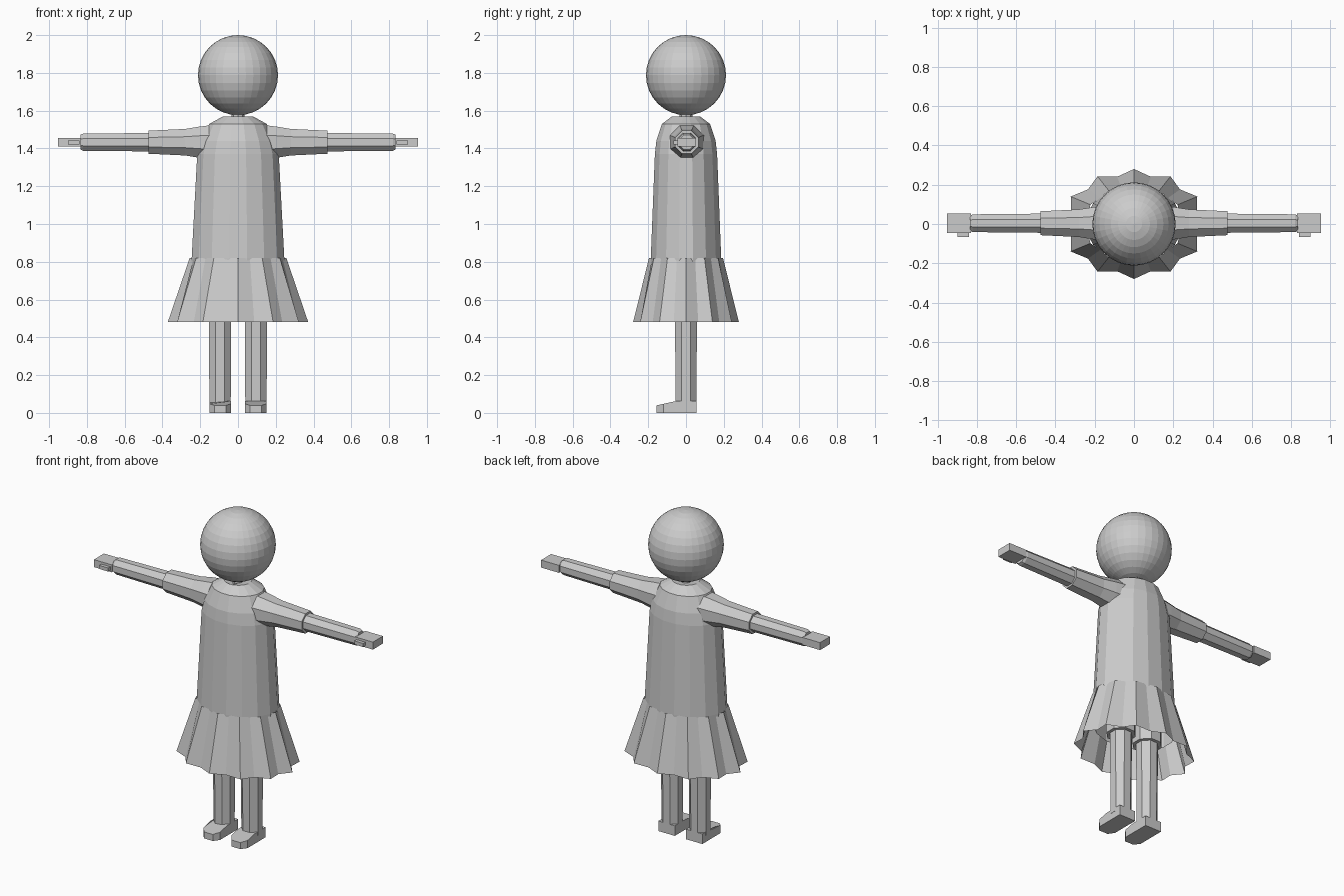
import bpy, bmesh
from math import sin, cos, tau

if "Cube" in bpy.data.objects:
    bpy.data.objects.remove(bpy.data.objects["Cube"])

grey = bpy.data.materials.new("plain_grey")
grey.use_nodes = True
grey.diffuse_color = (0.6, 0.6, 0.6, 1)
grey.node_tree.nodes["Principled BSDF"].inputs["Base Color"].default_value = (0.6, 0.6, 0.6, 1)


def finish(name, bm):
    mesh = bpy.data.meshes.new(name)
    bmesh.ops.recalc_face_normals(bm, faces=bm.faces)
    bm.to_mesh(mesh)
    bm.free()
    mesh.materials.append(grey)
    obj = bpy.data.objects.new(name, mesh)
    bpy.context.collection.objects.link(obj)
    return obj


def loft(name, rings, caps=True):
    """Skin a list of equally long point rings."""
    bm = bmesh.new()
    loops = [[bm.verts.new(p) for p in ring] for ring in rings]
    n = len(loops[0])
    for a, b in zip(loops, loops[1:]):
        for i in range(n):
            j = (i + 1) % n
            bm.faces.new((a[i], a[j], b[j], b[i]))
    if caps:
        bm.faces.new(loops[0])
        bm.faces.new(loops[-1])
    return finish(name, bm)


def ring_z(rx, ry, z, n, cx=0, turn=0.0, valley=1.0):
    pts = []
    for i in range(n):
        a = tau * (i + turn) / n
        k = valley if i % 2 else 1
        pts.append((cx + rx * k * cos(a), ry * k * sin(a), z))
    return pts


def ring_x(r, x, n=8):
    return [(x, 0.004 + r * cos(tau * (i + 0.5) / n), 1.433 + r * sin(tau * (i + 0.5) / n))
            for i in range(n)]


def box(name, x, y, z):
    return loft(name, [[(x[0], y[0], h), (x[1], y[0], h), (x[1], y[1], h), (x[0], y[1], h)] for h in z])


def mirrored(obj, part):
    """Name the +x part left and make a flipped copy on the right."""
    obj.name = "left_" + part
    bm = bmesh.new()
    bm.from_mesh(obj.data)
    for v in bm.verts:
        v.co.x *= -1
    finish("right_" + part, bm)


# Head and neck
bm = bmesh.new()
bmesh.ops.create_uvsphere(bm, u_segments=32, v_segments=16, radius=0.212)
bmesh.ops.translate(bm, verts=bm.verts, vec=(0, 0, 1.788))
finish("head", bm)
loft("neck", [ring_z(0.034, 0.034, z, 8) for z in (1.5, 1.62)])

# Dress body, open below, with a dipped neckline at the front
profile = [(0.25, 0.19, 0.62), (0.25, 0.19, 0.82), (0.22, 0.168, 1.37),
           (0.2, 0.16, 1.44), (0.155, 0.13, 1.53), (0.08, 0.075, 1.57), (0.034, 0.034, 1.565)]
rings = [ring_z(rx, ry, z, 16, turn=0.5) for rx, ry, z in profile]
rings[-1] = [(x, y, z - 0.02 if y < -0.03 else z) for x, y, z in rings[-1]]
loft("dress_body", rings, caps=False)

# Pleated skirt
loft("skirt", [ring_z(0.256, 0.196, 0.82, 24, valley=0.95),
               ring_z(0.372, 0.28, 0.48, 24, valley=0.89)], caps=False)

# Arms
mirrored(loft("sleeve", [ring_x(0.098, 0.14), ring_x(0.09, 0.2), ring_x(0.076, 0.28),
                         ring_x(0.066, 0.475)]), "sleeve")
mirrored(loft("forearm", [ring_x(0.053, 0.45), ring_x(0.049, 0.82), ring_x(0.042, 0.835)]), "forearm")
mirrored(box("hand", (0.83, 0.952), (-0.045, 0.053), (1.41, 1.456)), "hand")
mirrored(box("thumb", (0.84, 0.9), (-0.066, -0.04), (1.42, 1.442)), "thumb")

# Legs with short trouser cuffs hidden under the skirt
mirrored(loft("leg", [ring_z(0.061, 0.059, 0.04, 8, 0.095, 0.5),
                      ring_z(0.066, 0.066, 0.8, 8, 0.095, 0.5)]), "leg")
mirrored(loft("trouser_cuff", [ring_z(0.085, 0.085, z, 8, 0.095, 0.5) for z in (0.56, 0.85)]),
         "trouser_cuff")

# Shoes with clipped toes and a sloping upper
outline = [(0.038, 0.055), (0.15, 0.055), (0.15, -0.055), (0.15, -0.12),
           (0.125, -0.155), (0.063, -0.155), (0.038, -0.12), (0.038, -0.055)]
sole = [(x, y, 0) for x, y in outline]
upper = [(x, y, 0.062 if y > -0.06 else 0.062 + (y + 0.055) * 0.22) for x, y in outline]
mirrored(loft("shoe", [sole, upper]), "shoe")
